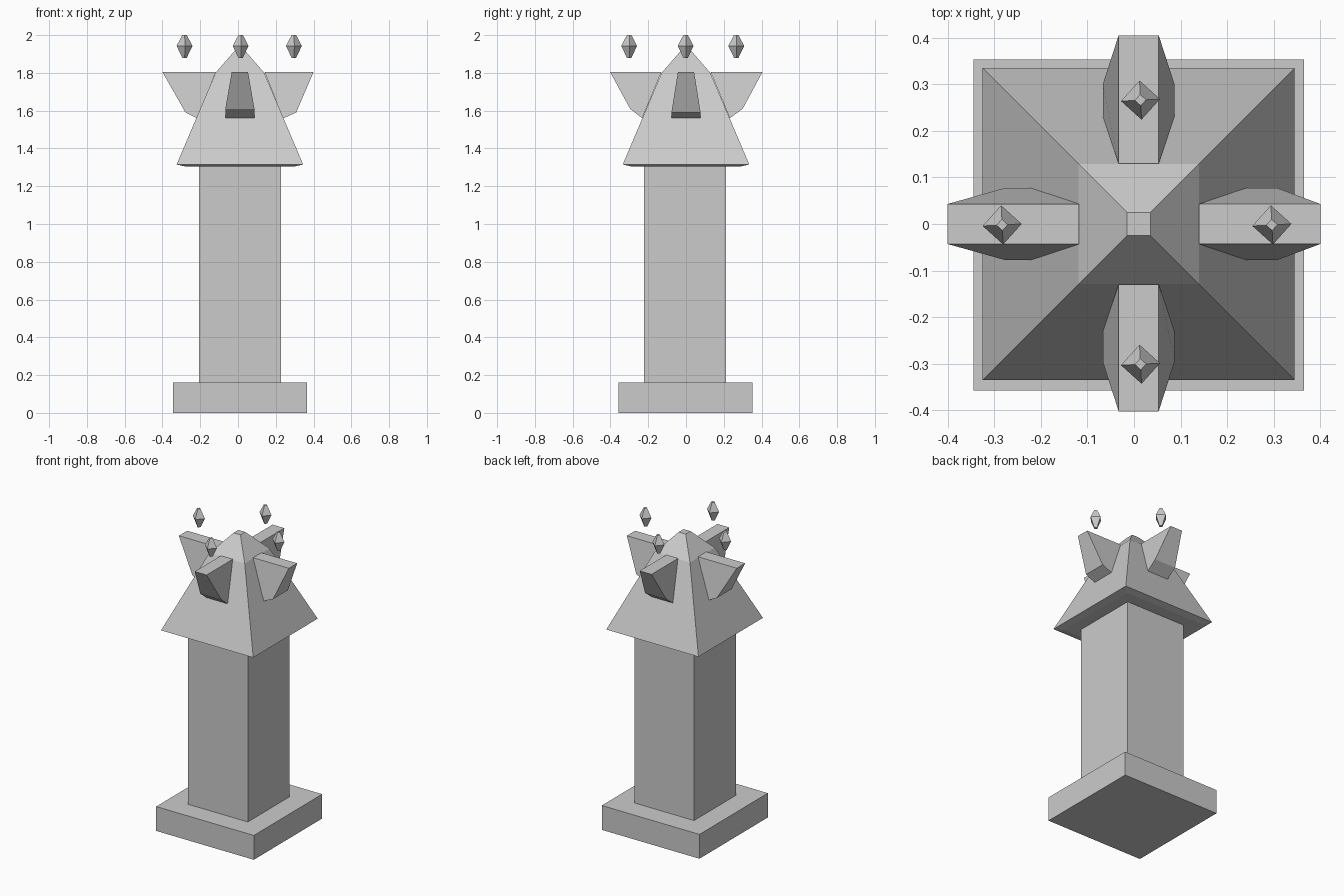
import bpy, bmesh
from math import cos, sin, pi, radians

if "Cube" in bpy.data.objects:
    bpy.data.objects.remove(bpy.data.objects["Cube"])


def loft(name, rings):
    """Closed solid skinned through a stack of four-point rings."""
    bm = bmesh.new()
    loops = [[bm.verts.new(p) for p in ring] for ring in rings]
    for a, b in zip(loops, loops[1:]):
        for i in range(4):
            j = (i + 1) % 4
            bm.faces.new((a[i], a[j], b[j], b[i]))
    bm.faces.new(loops[0][::-1])
    bm.faces.new(loops[-1])
    bmesh.ops.recalc_face_normals(bm, faces=bm.faces[:])
    me = bpy.data.meshes.new(name)
    bm.to_mesh(me)
    bm.free()
    ob = bpy.data.objects.new(name, me)
    bpy.context.collection.objects.link(ob)
    return ob


def square(cx, cy, h, z):
    return [(cx + sx * h, cy + sy * h, z)
            for sx, sy in ((-1, -1), (1, -1), (1, 1), (-1, 1))]


def diamond(cx, cy, r, z):
    t = radians(3)
    return [(cx + r * cos(t + i * pi / 2), cy + r * sin(t + i * pi / 2), z)
            for i in range(4)]


CX = 0.01

# Plinth and square shaft
loft("base_slab", [square(CX, -0.002, 0.355, z) for z in (0, 0.16)])
loft("shaft", [square(CX, -0.005, 0.217, z) for z in (0.16, 1.31)])

# Two-slope roof cap with a slightly sunken underside
loft("roof", [square(CX, 0, h, z) for h, z in
              ((0.29, 1.305), (0.335, 1.315), (0.129, 1.80), (0.025, 1.92))])

# Flared brackets: direction, top inner/outer reach, bottom inner/outer reach,
# height of the outer bottom edge
brackets = {
    "right": ((1, 0), 0.14, 0.40, 0.24, 0.308, 1.59),
    "left": ((-1, 0), 0.118, 0.40, 0.218, 0.278, 1.59),
    "front": ((0, -1), 0.13, 0.402, 0.232, 0.296, 1.61),
    "back": ((0, 1), 0.13, 0.405, 0.232, 0.30, 1.61),
}
for side, ((dx, dy), ti, to, bi, bo, zo) in brackets.items():
    off = CX if dy else 0

    def place(r, w, z):
        return (dx * r - dy * w + (off if dy else 0), dy * r + dx * w, z)

    lower = [place(bi, -0.077, 1.56), place(bo, -0.077, zo),
             place(bo, 0.077, zo), place(bi, 0.077, 1.56)]
    upper = [place(ti, -0.043, 1.805), place(to, -0.043, 1.805),
             place(to, 0.043, 1.805), place(ti, 0.043, 1.805)]
    loft(side + "_bracket", [lower, upper])

# Floating crystals above the brackets
for side, (x, y) in {"right": (0.296, -0.002), "left": (-0.283, -0.002),
                     "front": (0.014, -0.301), "back": (0.014, 0.266)}.items():
    loft(side + "_crystal", [diamond(x, y, r, z) for r, z in
                             ((0.012, 1.88), (0.042, 1.943), (0.012, 2.0))])
